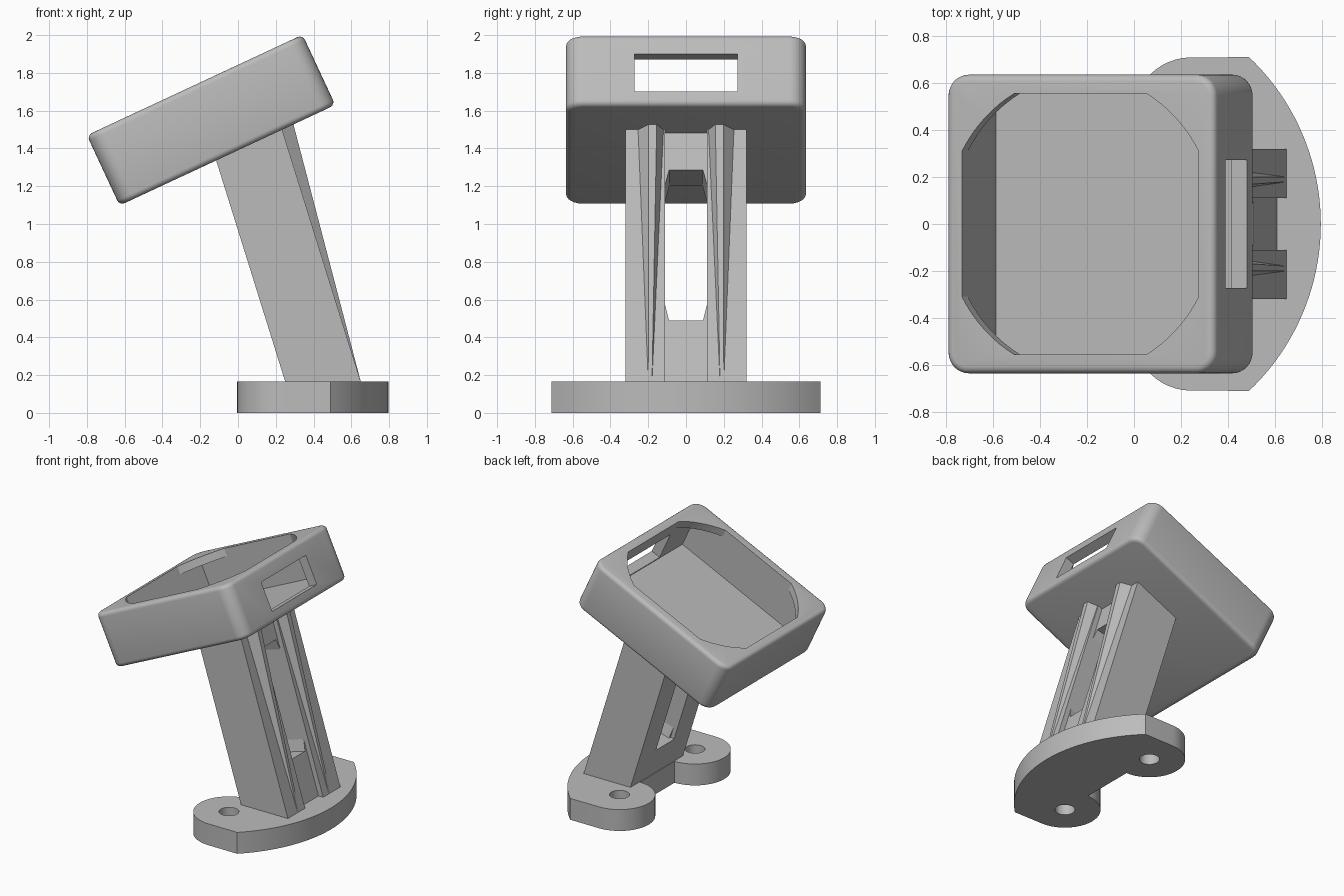
import bpy, bmesh, math
from mathutils import Matrix, Vector

cube = bpy.data.objects.get("Cube")
if cube:
    bpy.data.objects.remove(cube)

GREY = (0.5, 0.5, 0.5, 1)
mat = bpy.data.materials.new("plain grey")
mat.use_nodes = True
mat.diffuse_color = GREY
mat.node_tree.nodes["Principled BSDF"].inputs["Base Color"].default_value = GREY


def finish(name, bm):
    bmesh.ops.recalc_face_normals(bm, faces=bm.faces)
    me = bpy.data.meshes.new(name)
    bm.to_mesh(me)
    bm.free()
    me.materials.append(mat)
    ob = bpy.data.objects.new(name, me)
    bpy.context.collection.objects.link(ob)
    return ob


def prism(name, points, direction):
    """Extrude a closed 3D outline along a direction."""
    bm = bmesh.new()
    face = bm.faces.new([bm.verts.new(p) for p in points])
    out = bmesh.ops.extrude_face_region(bm, geom=[face])
    verts = [g for g in out["geom"] if isinstance(g, bmesh.types.BMVert)]
    bmesh.ops.translate(bm, verts=verts, vec=direction)
    return finish(name, bm)


def block(name, lo, hi):
    x0, y0, z0 = lo
    x1, y1, z1 = hi
    return prism(name, [(x0, y0, z0), (x1, y0, z0), (x1, y1, z0), (x0, y1, z0)], (0, 0, z1 - z0))


def cut(ob, cutter):
    cutter.hide_render = True
    mod = ob.modifiers.new("cut", "BOOLEAN")
    mod.operation = "DIFFERENCE"
    mod.solver = "EXACT"
    mod.object = cutter
    bpy.context.view_layer.objects.active = ob
    bpy.ops.object.modifier_apply(modifier=mod.name)
    bpy.data.objects.remove(cutter)


def smooth(ob):
    bpy.ops.object.select_all(action="DESELECT")
    ob.select_set(True)
    bpy.context.view_layer.objects.active = ob
    bpy.ops.object.shade_smooth_by_angle(angle=math.radians(30))


def arc(cx, cy, r, a0, a1, n, z=0.0):
    angles = [math.radians(a0 + (a1 - a0) * i / n) for i in range(n + 1)]
    return [(cx + r * math.cos(a), cy + r * math.sin(a), z) for a in angles]


# Base: curved outer edge and two round lugs with screw holes
LUG_X, LUG_Y, LUG_R, BASE_H = 0.245, 0.46, 0.25, 0.165
outline = arc(-0.184, 0, 0.98, -46.5, 46.5, 40)
outline += arc(LUG_X, LUG_Y, LUG_R, 90, 270, 24)
outline += arc(LUG_X, -LUG_Y, LUG_R, 90, 270, 24)
base = prism("base", outline, (0, 0, BASE_H))
for side in (1, -1):
    ring = arc(LUG_X, side * LUG_Y, 0.07, 0, 345, 23, -0.1)
    cut(base, prism("hole_cutter", ring, (0, 0, 0.5)))
smooth(base)

# Tray head, modelled flat and tilted afterwards
HALF, DEPTH, INNER = 0.63, 0.205, 0.557
TILT = math.radians(25)
bm = bmesh.new()
bmesh.ops.create_cube(bm, size=2, matrix=Matrix.Diagonal((HALF, HALF + 0.006, DEPTH, 1)))
upright = [e for e in bm.edges if abs(e.verts[0].co.z - e.verts[1].co.z) > 0.1]
bmesh.ops.bevel(bm, geom=upright, offset=0.09, segments=8, profile=0.5, affect="EDGES")
rims = [e for e in bm.edges if abs(e.verts[0].co.z - e.verts[1].co.z) < 0.01]
bmesh.ops.bevel(bm, geom=rims, offset=0.03, segments=4, profile=0.5, affect="EDGES")
head = finish("tray_head", bm)

# Square pocket under a thin lip; the opening is a square with round corners
cut(head, block("pocket_cutter", (-INNER, -INNER, -0.138), (INNER, INNER, 0.145)))
reach = math.degrees(math.acos(INNER / 0.637))
opening = []
for quarter in range(4):
    opening += arc(0, 0, 0.637, quarter * 90 + reach, quarter * 90 + 90 - reach, 8, 0.1)
cut(head, prism("opening_cutter", opening, (0, 0, 0.3)))
cut(head, block("slot_cutter", (0.5, -0.272, -0.128), (0.8, 0.272, 0.093)))
head.data.transform(Matrix.Translation((-0.1425, 0, 1.55)) @ Matrix.Rotation(-TILT, 4, "Y"))
smooth(head)

# Leaning arm: edges slope at a fixed rate and end just inside the tray floor
LEAN = 0.312


def edge_x(foot, z):
    return foot - LEAN * (z - BASE_H)


def at_tray(foot, sink=0.03):
    """Point where an arm edge meets the sloping underside of the tray."""
    slope = math.tan(TILT)
    z = (1.39 + sink + slope * (foot + LEAN * BASE_H)) / (1 + slope * LEAN)
    return edge_x(foot, z), z


def arm_part(name, profile, y0, y1):
    return prism(name, [(x, y0, z) for x, z in profile], (0, y1 - y0, 0))


FRONT, BACK, WEB = 0.25, 0.65, 0.61
LOW = 0.12
post = [(FRONT, LOW), (BACK, LOW), (BACK, BASE_H), at_tray(BACK), at_tray(FRONT), (FRONT, BASE_H)]
for label, y0, y1 in (("left_post", 0.11, 0.32), ("right_post", -0.32, -0.11)):
    arm_part(label, post, y0, y1)

# Recessed web between the posts, open in the middle
arm_part("lower_web", [(FRONT, LOW), (WEB, LOW), (WEB, BASE_H), (edge_x(WEB, 0.49), 0.49),
                       (edge_x(FRONT, 0.39), 0.39), (FRONT, BASE_H)], -0.11, 0.11)
arm_part("upper_web", [(edge_x(FRONT, 1.2), 1.2), (edge_x(WEB, 1.285), 1.285),
                       at_tray(WEB), at_tray(FRONT)], -0.11, 0.11)

# Corner fillets that narrow both ends of the opening
for side in (1, -1):
    for z, tip in ((0.48, 0.57), (1.29, 1.21)):
        x = edge_x(WEB, z)
        corner = [(x, side * 0.11, z), (x, side * 0.088, z), (edge_x(WEB, tip), side * 0.11, tip)]
        prism("opening_fillet", corner, (-0.3, 0, -0.09))

# Stiffening ribs, tapering from the tray down to a point at the base
top_x, top_z = at_tray(BACK, 0.0)
for label, side in (("left_rib", 1), ("right_rib", -1)):
    bm = bmesh.new()
    corners = [(BACK, 0.18, BASE_H), (BACK, 0.2, BASE_H), (BACK - 0.02, 0.19, BASE_H)]
    corners += [(top_x - 0.01, y, top_z + 0.01) for y in (0.115, 0.26)]
    corners += [(top_x + 0.058, y, top_z + 0.035) for y in (0.155, 0.198)]
    for x, y, z in corners:
        bm.verts.new((x, side * y, z))
    bmesh.ops.convex_hull(bm, input=bm.verts)
    finish(label, bm)
